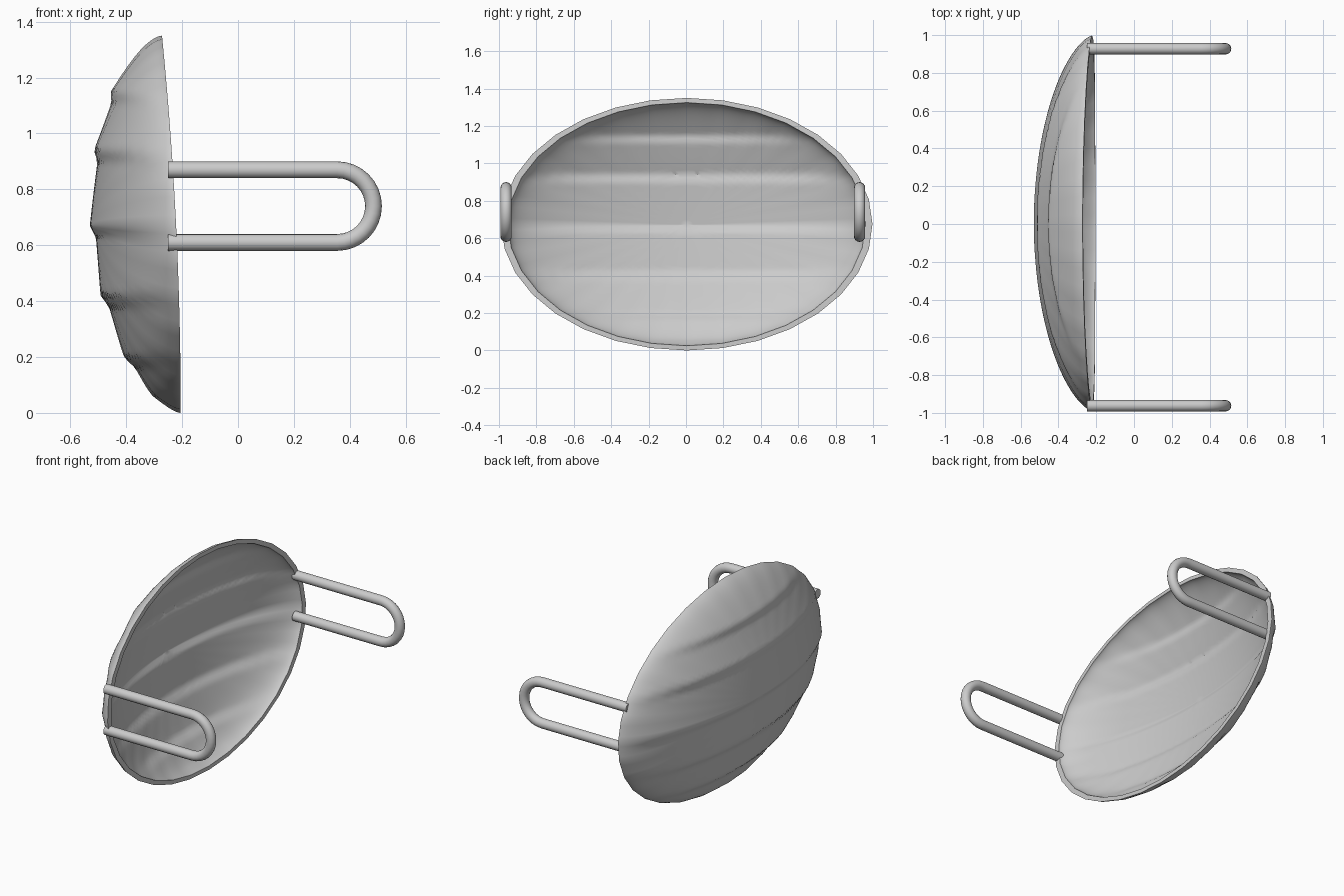
import bpy, bmesh, math

if "Cube" in bpy.data.objects:
    bpy.data.objects.remove(bpy.data.objects["Cube"])

SIDES, SUB, RINGS = 32, 4, 44          # rim polygon, subdivisions per side, rings per skin
RY, RZ, CY = 0.993, 0.675, 0.004       # dish half sizes and centre
RIDGES = [1.15, 0.94, 0.67, 0.42, 0.20, 0.06]


def rim_x(z):
    return -0.205 - 0.067 * (max(z, 0) / 1.35) ** 2


def ripple(z):
    # sawtooth: swells down to each ridge, then steps back in
    edges = [1.38] + RIDGES + [-0.1]
    for hi, lo in zip(edges, edges[1:]):
        if lo <= z <= hi:
            d = hi - z
            if hi < 1.3 and d < 0.04:
                return 0.011 - 0.019 * d / 0.04
            t = (d - 0.04) / (hi - lo - 0.04)
            return -0.008 + 0.019 * max(t, 0) ** 2
    return 0


def outline(i):
    # point on the 32-sided unit outline
    k, f = divmod(i, SUB)
    a, b = (2 * math.pi * j / SIDES for j in (k, k + 1))
    f /= SUB
    return (math.cos(a) * (1 - f) + math.cos(b) * f,
            math.sin(a) * (1 - f) + math.sin(b) * f)


def make_dish():
    bm = bmesh.new()
    n = SIDES * SUB

    def point(r, u, v, scale, depth):
        z = RZ + RZ * r * scale * v
        x = rim_x(z) - depth * max(1 - r * r, 0) ** 0.65
        x -= 0.0 if r > 0.999 else ripple(z) * (1 - r ** 8)
        return bm.verts.new((x, CY + RY * r * scale * u, z))

    def skin(scale, depth):
        rings = [[point(math.sin(k / RINGS * math.pi / 2), *outline(i), scale, depth)
                  for i in range(n)] for k in range(1, RINGS + 1)]
        centre = point(0, 0, 0, scale, depth)
        for i in range(n):
            bm.faces.new((centre, rings[0][i], rings[0][(i + 1) % n]))
        for a, b in zip(rings, rings[1:]):
            bridge(a, b)
        return rings[-1]

    def bridge(a, b):
        for i in range(n):
            j = (i + 1) % n
            bm.faces.new((a[i], b[i], b[j], a[j]))

    # outer skin, inner skin, flat lip between them
    bridge(skin(1.0, 0.298), skin(0.963, 0.27))
    bmesh.ops.recalc_face_normals(bm, faces=bm.faces)
    me = bpy.data.meshes.new("dish")
    bm.to_mesh(me)
    bm.free()
    ob = bpy.data.objects.new("dish", me)
    bpy.context.collection.objects.link(ob)
    return ob


def make_handle(name, y):
    # U-shaped bent tube
    pts = [(-0.25, 0.87)]
    for k in range(17):
        a = math.pi / 2 - math.pi * k / 16
        pts.append((0.355 + 0.13 * math.cos(a), 0.74 + 0.13 * math.sin(a)))
    pts.append((-0.25, 0.61))
    cu = bpy.data.curves.new(name, 'CURVE')
    cu.dimensions = '3D'
    cu.bevel_depth = 0.03
    cu.bevel_resolution = 6
    cu.use_fill_caps = True
    sp = cu.splines.new('POLY')
    sp.points.add(len(pts) - 1)
    for p, (x, z) in zip(sp.points, pts):
        p.co = (x, y, z, 1)
    ob = bpy.data.objects.new(name, cu)
    bpy.context.collection.objects.link(ob)
    select(ob)
    bpy.ops.object.convert(target='MESH')
    return bpy.context.object


def select(ob):
    bpy.ops.object.select_all(action='DESELECT')
    ob.select_set(True)
    bpy.context.view_layer.objects.active = ob


for part in (make_dish(), make_handle("left_handle", -0.962), make_handle("right_handle", 0.928)):
    select(part)
    bpy.ops.object.shade_smooth_by_angle(angle=math.radians(35))
